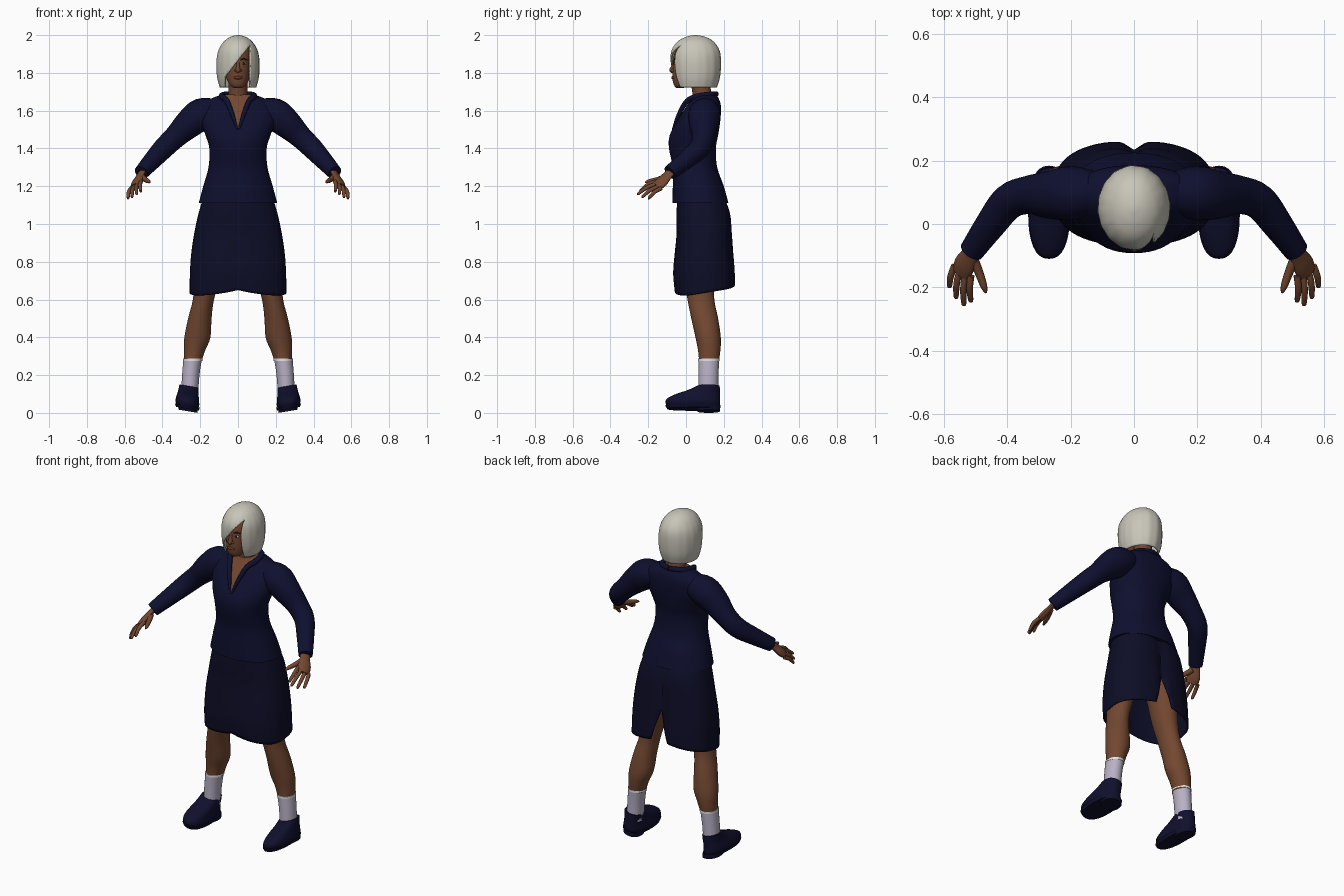
import bpy, bmesh, math
from mathutils import Vector, Matrix

cube = bpy.data.objects.get("Cube")
if cube:
    bpy.data.objects.remove(cube, do_unlink=True)


def material(name, r, g, b):
    m = bpy.data.materials.new(name)
    m.use_nodes = True
    m.diffuse_color = (r, g, b, 1)
    m.node_tree.nodes["Principled BSDF"].inputs["Base Color"].default_value = (r, g, b, 1)
    return m


NAVY = material("navy jacket cloth", .0045, .005, .028)
DARK = material("dark navy skirt cloth", .004, .004, .02)
SHOE = material("navy shoe leather", .005, .005, .026)
SKIN = material("brown skin", .17, .064, .03)
LIP = material("lip brown", .13, .035, .022)
HAIR = material("silver hair", .58, .56, .48)
SOCK = material("pale lilac sock", .48, .44, .56)
CUFF = material("white sock trim", .8, .79, .82)
EYE = material("eye white", .6, .55, .5)
BLACK = material("dark brown iris", .012, .007, .005)
parts = []


def finish(name, bm, mats, mirror=False, thick=0):
    mesh = bpy.data.meshes.new(name)
    bm.to_mesh(mesh)
    bm.free()
    ob = bpy.data.objects.new(name, mesh)
    bpy.context.collection.objects.link(ob)
    for m in mats:
        mesh.materials.append(m)
    if thick:
        ob.modifiers.new("thickness", 'SOLIDIFY').thickness = thick
    if mirror:
        ob.modifiers.new("mirror", 'MIRROR').use_mirror_merge = False
    parts.append(ob)
    return ob


def spline(rows, n=4):
    """Catmull-Rom interpolation through rows of numbers."""
    rows = [Vector(r) for r in rows]
    out, last = [], len(rows) - 1
    for i in range(last):
        a, b, c, d = rows[max(i - 1, 0)], rows[i], rows[i + 1], rows[min(i + 2, last)]
        for k in range(n):
            t = k / n
            out.append(b + (c - a) * (t / 2) + (2 * a - 5 * b + 4 * c - d) * (t * t / 2)
                       + (3 * b - a - 3 * c + d) * (t ** 3 / 2))
    return out + [rows[-1]]


def bridge(rings, bottom=True, top=True):
    bm = bmesh.new()
    loops = [[bm.verts.new(p) for p in ring] for ring in rings]
    n = len(loops[0])
    for a, b in zip(loops, loops[1:]):
        for i in range(n):
            j = (i + 1) % n
            bm.faces.new((a[i], a[j], b[j], b[i]))
    if bottom:
        bm.faces.new(loops[0][::-1])
    if top:
        bm.faces.new(loops[-1])
    bmesh.ops.recalc_face_normals(bm, faces=bm.faces)
    return bm


def loft(rows, power=2, seg=32, **caps):
    """Stack of level rings; each row is z, centre x, half width, front y, back y."""
    rings = []
    for z, cx, rx, yf, yb in spline(rows):
        ring = []
        for i in range(seg):
            a = math.tau * i / seg
            c, s = math.cos(a), math.sin(a)
            e = 2 / power
            ring.append((cx + rx * math.copysign(abs(c) ** e, c),
                         (yf + yb) / 2 + (yb - yf) / 2 * math.copysign(abs(s) ** e, s), z))
        rings.append(ring)
    return bridge(rings, **caps)


def tube(rows, seg=16, flat=None, squash=.5):
    """Round limb along a path; each row is x, y, z, radius."""
    pts = spline(rows)
    rings = []
    for i, p in enumerate(pts):
        d = (pts[min(i + 1, len(pts) - 1)] - pts[max(i - 1, 0)]).xyz.normalized()
        u = d.orthogonal() if i == 0 else (u - d * u.dot(d))
        u.normalize()
        v = d.cross(u)
        ring = []
        for k in range(seg):
            a = math.tau * k / seg
            off = (u * math.cos(a) + v * math.sin(a)) * p.w
            if flat:
                off -= flat * (off.dot(flat) * squash)
            ring.append(p.xyz + off)
        rings.append(ring)
    return bridge(rings)


def ball(name, at, size, mat, mirror=False):
    bm = bmesh.new()
    m = Matrix.Translation(at) @ Matrix.Diagonal((*size, 1))
    bmesh.ops.create_uvsphere(bm, u_segments=16, v_segments=10, radius=1, matrix=m)
    finish(name, bm, [mat], mirror)


def cut(bm, at, normal):
    bmesh.ops.bisect_plane(bm, geom=bm.verts[:] + bm.edges[:] + bm.faces[:],
                           plane_co=at, plane_no=normal)


def drop(bm, rule):
    gone = [f for f in bm.faces if rule(f.calc_center_median())]
    bmesh.ops.delete(bm, geom=gone, context='FACES')


# Jacket body, with the open neckline showing skin
bm = loft([(1.11, 0, .208, -.072, .225), (1.2, 0, .184, -.07, .2), (1.3, 0, .156, -.07, .165),
           (1.4, 0, .152, -.09, .158), (1.47, 0, .172, -.086, .17), (1.55, 0, .2, -.045, .182),
           (1.62, 0, .195, 0, .185), (1.66, 0, .15, .028, .175), (1.685, 0, .085, .04, .16)],
          power=2.2, seg=48)
for side in (.36, -.36):
    cut(bm, (0, 0, 1.5), (1, 0, side))
for f in bm.faces:
    c = f.calc_center_median()
    opening = c.z > 1.5 and c.y < .06 and abs(c.x) < (c.z - 1.5) * .36
    f.material_index = int(opening or (c.z > 1.68 and f.normal.z > .9))
finish("jacket_body", bm, [NAVY, SKIN])

# Collar and lapel edge
finish("collar", tube([(.004, -.07, 1.5, .005), (.03, -.038, 1.58, .011), (.058, .005, 1.65, .014),
                       (.085, .06, 1.675, .016), (.068, .13, 1.685, .016), (0, .16, 1.688, .014)]),
       [NAVY], mirror=True)

# Sleeves
finish("sleeve", tube([(.1, .1, 1.6, .06), (.19, .098, 1.582, .085), (.26, .092, 1.53, .077),
                       (.33, .092, 1.463, .061), (.395, .07, 1.4, .056), (.455, -.005, 1.335, .048),
                       (.512, -.085, 1.272, .039)], seg=24), [NAVY], mirror=True)

# Hands: flat palm, four fingers and a thumb
across = Vector((.065, .04, -.045))
palm_normal = across.cross(Vector((.04, -.14, -.1))).normalized()
finish("palm", tube([(.503, -.073, 1.283, .028), (.518, -.1, 1.255, .03), (.535, -.13, 1.222, .038),
                     (.543, -.155, 1.2, .034)], flat=palm_normal), [SKIN], mirror=True)
tips = [("index", (.515, -.246, 1.172)), ("middle", (.537, -.258, 1.158)),
        ("ring", (.562, -.235, 1.142)), ("little", (.583, -.2, 1.135))]
for i, (name, tip) in enumerate(tips):
    root = Vector((.54, -.147, 1.207)) + across * (i / 3 - .5) * .8
    tip = Vector(tip)
    mid = root.lerp(tip, .5) + Vector((.004, 0, .008))
    finish(name + "_finger", tube([(*root, .011), (*mid, .0105), (*root.lerp(tip, .93), .008),
                                   (*tip, .003)], seg=10), [SKIN], mirror=True)
finish("thumb", tube([(.51, -.105, 1.25, .017), (.49, -.15, 1.235, .014), (.474, -.195, 1.226, .011),
                      (.467, -.217, 1.22, .004)], seg=10), [SKIN], mirror=True)

# Skirt: curved hem and a vent at the back
bm = loft([(.62, 0, .256, -.06, .262), (.72, 0, .255, -.068, .26), (.84, 0, .248, -.06, .253),
           (.95, 0, .232, -.05, .245), (1.06, 0, .208, -.05, .235), (1.15, 0, .18, -.045, .2)],
          power=2.5, seg=64, bottom=False)
for v in bm.verts:
    low = min(1, max(0, (.85 - v.co.z) / .2))
    v.co.z += low * (.03 * max(0, 1 - abs(v.co.x) / .25) ** 2 + .04 * max(0, v.co.y) / .26)
    if v.co.y > .1:
        v.co.y -= .018 * math.exp(-(v.co.x / .03) ** 2)
for side in (.3, -.3):
    cut(bm, (0, 0, .86), (1, 0, side))
drop(bm, lambda c: c.y > .1 and abs(c.x) < (.86 - c.z) * .3)
finish("skirt", bm, [DARK], thick=.006)

# Legs, socks and sock trim
finish("leg", loft([(.95, .12, .09, -.02, .17), (.72, .16, .068, -.01, .15), (.6, .183, .056, .008, .15),
                    (.5, .202, .062, .028, .17), (.4, .215, .069, .05, .184), (.33, .23, .056, .064, .182),
                    (.26, .241, .044, .07, .172)]), [SKIN], mirror=True)
finish("sock", loft([(.285, .24, .049, .065, .176), (.2, .25, .046, .066, .172),
                     (.09, .257, .045, .065, .17)]), [SOCK], mirror=True)
finish("sock_trim", loft([(.276, .24, .051, .063, .178), (.288, .24, .051, .063, .178)]),
       [CUFF], mirror=True)

# Shoes, tilted with the splayed legs
shoe_parts = {
    "shoe_upper": [(.02, .268, .058, -.1, .178), (.04, .268, .063, -.108, .18),
                   (.062, .267, .06, -.1, .18), (.085, .264, .056, -.055, .18),
                   (.105, .262, .053, .005, .18), (.13, .26, .05, .06, .178)],
    "shoe_sole": [(.008, .268, .06, -.1, .178), (.026, .268, .066, -.11, .184)],
    "shoe_heel": [(-.004, .265, .05, .06, .18), (.02, .265, .052, .055, .182)],
}
for name, rows in shoe_parts.items():
    bm = loft(rows, power=2.4)
    for v in bm.verts:
        v.co.z += (v.co.x - .19) * .17
    finish(name, bm, [SHOE], mirror=True)

# Neck and head
finish("neck", tube([(0, .105, 1.62, .058), (0, .085, 1.69, .05), (0, .07, 1.79, .05)], seg=24), [SKIN])
finish("head", loft([(1.72, 0, .022, -.05, -.015), (1.735, 0, .042, -.064, .02),
                     (1.775, 0, .063, -.072, .1), (1.84, 0, .075, -.069, .145),
                     (1.9, 0, .077, -.062, .15), (1.95, 0, .06, -.03, .12), (1.975, 0, .02, .02, .07)]),
       [SKIN])

# Face
finish("nose", tube([(0, -.062, 1.862, .007), (0, -.069, 1.835, .009), (0, -.075, 1.814, .013),
                     (0, -.07, 1.802, .007)]), [SKIN])
ball("nostril_wing", (.011, -.07, 1.812), (.009, .01, .008), SKIN, True)
ball("lips", (0, -.066, 1.775), (.024, .012, .01), LIP)
ball("eye", (.031, -.056, 1.85), (.014, .008, .006), EYE, True)
ball("iris", (.031, -.061, 1.85), (.006, .005, .006), BLACK, True)
finish("eyebrow", tube([(.014, -.066, 1.868, .002), (.032, -.06, 1.875, .004), (.05, -.047, 1.868, .002)],
                       seg=8), [BLACK], mirror=True)

# Bobbed hair with a diagonal fringe
bm = loft([(1.722, 0, .096, -.058, .163), (1.78, 0, .111, -.074, .18), (1.86, 0, .114, -.082, .185),
           (1.92, 0, .103, -.076, .177), (1.965, 0, .076, -.046, .147), (1.99, 0, .042, -.002, .106),
           (2, 0, .008, .04, .06)], seg=64, bottom=False)
for v in bm.verts:
    a = math.atan2(v.co.y - .05, v.co.x)
    wave = 1 + .008 * math.sin(a * 16) * min(1, (2 - v.co.z) * 10)
    v.co.x *= wave
    v.co.y = .05 + (v.co.y - .05) * wave
cut(bm, (-.07, 0, 0), (1, 0, 0))
cut(bm, (.064, 0, 0), (1, 0, 0))
cut(bm, (.055, 0, 1.935), (-1.25, 0, 1))
drop(bm, lambda c: c.y < .03 and -.07 < c.x < .064 and c.z < 1.935 + (c.x - .055) * 1.25)
finish("hair", bm, [HAIR], thick=.008)

# Smooth shading with crisp edges
bpy.ops.object.select_all(action='DESELECT')
for ob in parts:
    ob.select_set(True)
bpy.context.view_layer.objects.active = parts[0]
bpy.ops.object.shade_smooth_by_angle(angle=math.radians(40))
